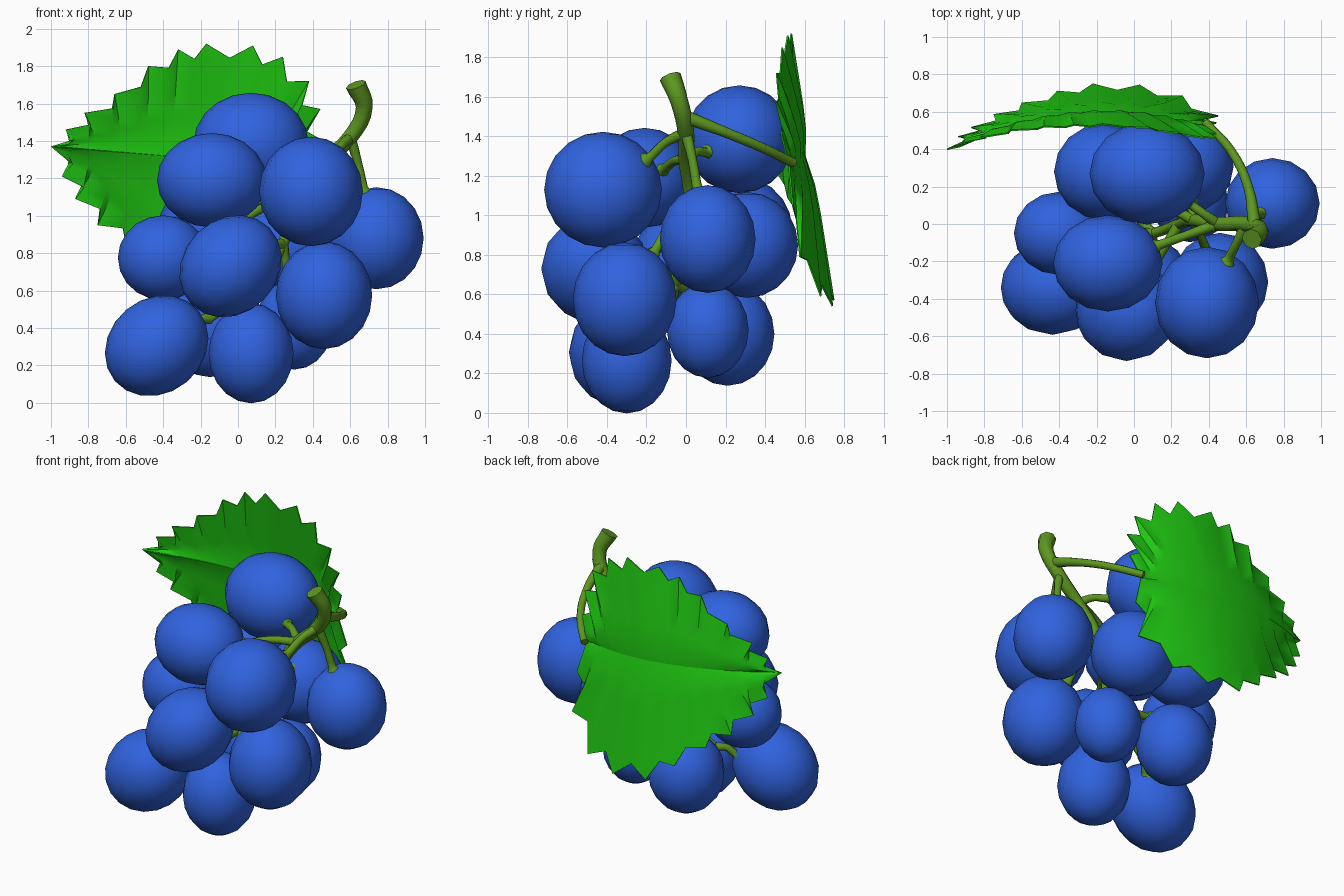
import bpy, bmesh, math
from mathutils import Vector, Matrix

if "Cube" in bpy.data.objects:
    bpy.data.objects.remove(bpy.data.objects["Cube"])


def material(name, color):
    m = bpy.data.materials.new(name)
    m.diffuse_color = (*color, 1)
    m.use_nodes = True
    m.node_tree.nodes["Principled BSDF"].inputs["Base Color"].default_value = m.diffuse_color
    return m


BLUE = material("grape blue", (0.03, 0.125, 0.74))
GREEN = material("leaf green", (0.014, 0.58, 0.006))
STEM = material("stem olive green", (0.11, 0.31, 0.014))


def mesh_object(name, bm, mat):
    me = bpy.data.meshes.new(name)
    bm.to_mesh(me)
    bm.free()
    ob = bpy.data.objects.new(name, me)
    bpy.context.collection.objects.link(ob)
    me.materials.append(mat)
    return ob


def smooth(ob, angle=50):
    bpy.ops.object.select_all(action='DESELECT')
    ob.select_set(True)
    bpy.context.view_layer.objects.active = ob
    bpy.ops.object.shade_smooth_by_angle(angle=math.radians(angle))


def tube(name, points, radii):
    """Tapered round tube through the points."""
    cu = bpy.data.curves.new(name, 'CURVE')
    cu.dimensions = '3D'
    cu.bevel_depth = 1
    cu.bevel_resolution = 2
    cu.use_fill_caps = True
    cu.resolution_u = 4
    sp = cu.splines.new('BEZIER')
    sp.bezier_points.add(len(points) - 1)
    for bp, p, r in zip(sp.bezier_points, points, radii):
        bp.co = p
        bp.radius = r
        bp.handle_left_type = bp.handle_right_type = 'AUTO'
    ob = bpy.data.objects.new(name, cu)
    bpy.context.collection.objects.link(ob)
    cu.materials.append(STEM)
    bpy.ops.object.select_all(action='DESELECT')
    ob.select_set(True)
    bpy.context.view_layer.objects.active = ob
    bpy.ops.object.convert(target='MESH')
    smooth(bpy.context.object)


# Grapes: centre, radii, tilt about y in degrees
GRAPES = [
    ((0.07, 0.27, 1.385), (0.305, 0.27, 0.27), 0),
    ((-0.14, -0.21, 1.19), (0.29, 0.255, 0.25), 0),
    ((0.39, -0.42, 1.13), (0.275, 0.295, 0.29), 0),
    ((0.74, 0.11, 0.88), (0.25, 0.24, 0.27), 0),
    ((-0.40, -0.05, 0.775), (0.24, 0.22, 0.225), 0),
    ((-0.04, -0.46, 0.73), (0.29, 0.27, 0.25), -45),
    ((0.46, -0.31, 0.575), (0.255, 0.26, 0.285), 0),
    ((-0.435, -0.34, 0.305), (0.29, 0.25, 0.25), -40),
    ((0.07, -0.30, 0.265), (0.225, 0.225, 0.265), 0),
    ((0.30, 0.11, 0.42), (0.205, 0.205, 0.24), 0),
    ((-0.15, 0.21, 0.40), (0.235, 0.235, 0.26), 0),
    ((0.27, 0.31, 0.85), (0.26, 0.255, 0.265), 0),
    ((-0.16, 0.28, 0.93), (0.265, 0.255, 0.26), 0),
]

# Main stem
MAIN = [Vector(p) for p in (
    (0.63, -0.08, 1.70), (0.675, -0.035, 1.58), (0.60, 0, 1.42), (0.45, 0.0, 1.28),
    (0.32, 0.02, 1.1), (0.24, 0.0, 0.85), (0.1, -0.05, 0.65), (-0.15, -0.1, 0.45))]
tube("main_stem", MAIN, (0.056, 0.045, 0.042, 0.038, 0.034, 0.03, 0.027, 0.022))

for i, (c, r, tilt) in enumerate(GRAPES):
    c = Vector(c)
    bm = bmesh.new()
    bmesh.ops.create_uvsphere(bm, u_segments=16, v_segments=10, radius=1.01)
    bm.transform(Matrix.Translation(c) @ Matrix.Rotation(math.radians(tilt), 4, 'Y')
                 @ Matrix.Diagonal((*r, 1)))
    smooth(mesh_object("grape_%d" % (i + 1), bm, BLUE), 60)
    # Little stalk from the main stem, flared where it meets the grape
    start = min(MAIN[2:], key=lambda p: (p - c - Vector((0, 0, 0.38))).length)
    d = (start - c).normalized()
    end = c + d * (sum(r) / 3 * 0.97)
    mid = start.lerp(end, 0.5) + Vector((0, 0, 0.02))
    tube("grape_stalk_%d" % (i + 1), (start, mid, start.lerp(end, 0.88), end),
         (0.03, 0.023, 0.025, 0.045))

# Leaf stalk
tube("leaf_stalk", ((0.645, -0.01, 1.50), (0.61, 0.2, 1.42), (0.52, 0.39, 1.34),
                    (0.38, 0.545, 1.265)), (0.035, 0.026, 0.024, 0.024))

# Leaf: tooth tips (x, z) from base notch to the leaf tip, upper and lower halves
TIP, BASE, MIDDLE = Vector((-1, 1.37)), Vector((0.38, 1.26)), Vector((-0.25, 1.28))
UPPER = [(0.44, 1.41), (0.44, 1.57), (0.38, 1.72), (0.24, 1.85), (0.08, 1.91), (-0.17, 1.92),
         (-0.32, 1.89), (-0.48, 1.80), (-0.66, 1.65), (-0.82, 1.55), (-0.92, 1.46)]
LOWER = [(0.44, 1.05), (0.45, 0.79), (0.26, 0.59), (0.03, 0.54), (-0.22, 0.57), (-0.41, 0.70),
         (-0.60, 0.85), (-0.75, 0.95), (-0.87, 1.09), (-0.94, 1.21)]


def bend(p, pleat=0.0):
    """Lift a flat (x, z) leaf point onto the curved leaf surface."""
    d = p.x + 0.15
    y = 0.625 - (0.29 if d < 0 else 0.38) * d * d - 0.16 * (p.y - 1.27)
    return (p.x, y + pleat, p.y)


bm = bmesh.new()
STEPS = 5
for side in (UPPER, LOWER):
    tips = [Vector(p) for p in side] + [TIP]
    outline = [(BASE, 0)]
    for k, t in enumerate(tips):
        if k:
            valley = tips[k - 1].lerp(t, 0.4)
            outline.append((MIDDLE + (valley - MIDDLE) * 0.89, -0.012))
        outline.append((t, 0.012))
    n = len(outline) - 1
    rows = []
    for k, (p, pleat) in enumerate(outline):
        foot = BASE.lerp(TIP, (k / n) ** 1.1)
        if k == n:
            pleat = 0
        rows.append([bm.verts.new(bend(foot.lerp(p, s / STEPS),
                                       pleat * min(1, s / 2) - 0.02 * (s == 0) * (0 < k < n)))
                     for s in range(STEPS + 1)])
    for a, b in zip(rows, rows[1:]):
        for s in range(STEPS):
            quad = (a[s], b[s], b[s + 1], a[s + 1])
            bm.faces.new(quad if side is UPPER else quad[::-1])
bmesh.ops.remove_doubles(bm, verts=bm.verts, dist=0.0005)
bmesh.ops.dissolve_degenerate(bm, edges=bm.edges, dist=0.0001)
bmesh.ops.recalc_face_normals(bm, faces=bm.faces)
leaf = mesh_object("leaf", bm, GREEN)
mod = leaf.modifiers.new("thickness", 'SOLIDIFY')
mod.thickness = 0.008
mod.offset = 0
bpy.ops.object.select_all(action='DESELECT')
leaf.select_set(True)
bpy.context.view_layer.objects.active = leaf
bpy.ops.object.modifier_apply(modifier="thickness")
smooth(leaf, 40)
